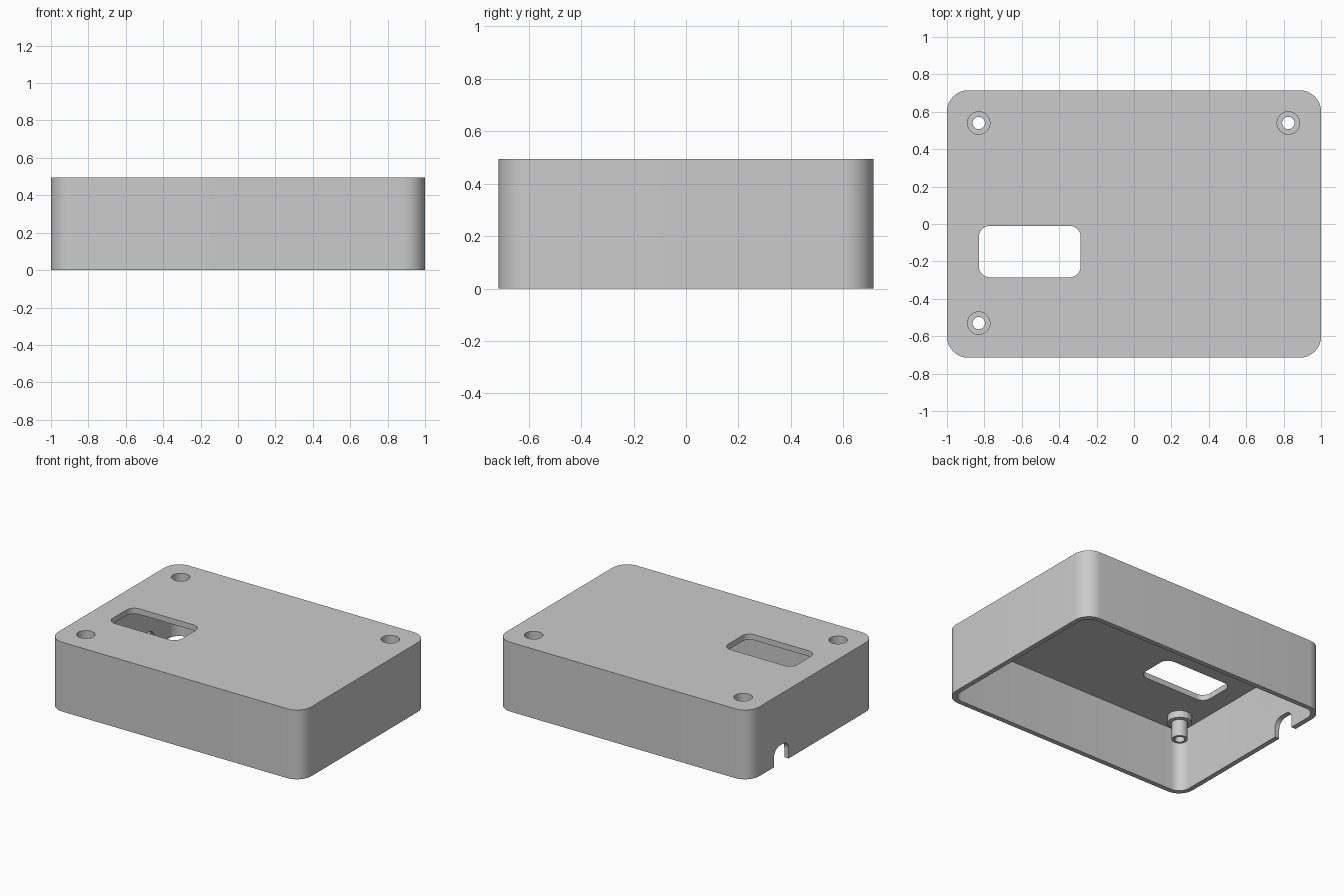
import bpy, bmesh, math
from mathutils import Matrix, Vector

old = bpy.data.objects.get("Cube")
if old:
    bpy.data.objects.remove(old, do_unlink=True)

HEIGHT, CEILING, WALL = 0.495, 0.455, 0.035
HALF_X, HALF_Y, CORNER = 1.0, 0.715, 0.115

# One plain grey plastic
grey = bpy.data.materials.new("grey_plastic")
grey.use_nodes = True
colour = (0.6, 0.6, 0.6, 1)
grey.diffuse_color = colour
grey.node_tree.nodes["Principled BSDF"].inputs["Base Color"].default_value = colour


def add_object(name, bm):
    bmesh.ops.recalc_face_normals(bm, faces=bm.faces)
    mesh = bpy.data.meshes.new(name)
    bm.to_mesh(mesh)
    bm.free()
    mesh.materials.append(grey)
    obj = bpy.data.objects.new(name, mesh)
    bpy.context.collection.objects.link(obj)
    return obj


def rounded_rect(u0, u1, v0, v1, r, steps=12):
    """Outline of a rectangle with rounded corners."""
    centres = [(u1 - r, v1 - r), (u0 + r, v1 - r), (u0 + r, v0 + r), (u1 - r, v0 + r)]
    points = []
    for i, (cu, cv) in enumerate(centres):
        for k in range(steps + 1):
            a = math.pi / 2 * (i + k / steps)
            points.append((cu + r * math.cos(a), cv + r * math.sin(a)))
    return points


def circle(x, y, r, sides=48):
    turns = [2 * math.pi * i / sides for i in range(sides)]
    return [(x + r * math.cos(a), y + r * math.sin(a)) for a in turns]


def prism(name, outline, low, high, matrix=Matrix()):
    """Outline extruded from low to high, then placed by the matrix."""
    bm = bmesh.new()
    base = bm.faces.new([bm.verts.new((u, v, low)) for u, v in outline])
    grown = bmesh.ops.extrude_face_region(bm, geom=[base])["geom"]
    top = [v for v in grown if isinstance(v, bmesh.types.BMVert)]
    bmesh.ops.translate(bm, verts=top, vec=(0, 0, high - low))
    bm.transform(matrix)
    return add_object(name, bm)


def cut(target, cutter):
    mod = target.modifiers.new("cut", "BOOLEAN")
    mod.operation, mod.solver, mod.object = "DIFFERENCE", "EXACT", cutter
    graph = bpy.context.evaluated_depsgraph_get()
    result = bpy.data.meshes.new_from_object(target.evaluated_get(graph))
    target.modifiers.clear()
    target.data = result
    bpy.data.objects.remove(cutter, do_unlink=True)


def smooth(obj):
    bpy.ops.object.select_all(action="DESELECT")
    obj.select_set(True)
    bpy.context.view_layer.objects.active = obj
    bpy.ops.object.shade_smooth_by_angle(angle=math.radians(30))


# Enclosure lid: rounded box, hollow and open underneath
shell = prism("enclosure_shell",
              rounded_rect(-HALF_X, HALF_X, -HALF_Y, HALF_Y, CORNER), 0, HEIGHT)
ix, iy = HALF_X - WALL, HALF_Y - WALL
cut(shell, prism("cavity", rounded_rect(-ix, ix, -iy, iy, CORNER - WALL), -0.1, CEILING))

# Window in the top
cut(shell, prism("window", rounded_rect(-0.83, -0.285, -0.285, -0.01, 0.06), 0.3, 0.6))

# Cable notch in the bottom edge of the right wall (outline in y and z)
yz_to_x = Matrix(((0, 0, 1, 0), (1, 0, 0, 0), (0, 1, 0, 0), (0, 0, 0, 1)))
cut(shell, prism("notch", rounded_rect(0.27, 0.435, -0.2, 0.13, 0.06), -1.1, -0.9, yz_to_x))

# Screw posts with recessed heads at three corners
POSTS = {"back_right": (-0.83, 0.54), "back_left": (0.825, 0.54), "front_right": (-0.83, -0.53)}
HEAD, COLLAR, STEM, BORE = 0.06, 0.08, 0.052, 0.033
SEAT, STEP, TIP = 0.425, 0.405, 0.285
profile = [(HEAD, CEILING), (COLLAR, CEILING), (COLLAR, STEP), (STEM, STEP),
           (STEM, TIP), (BORE, TIP), (BORE, SEAT), (HEAD, SEAT)]
for place, (x, y) in POSTS.items():
    cut(shell, prism("head_hole", circle(x, y, HEAD), 0.3, 0.6))
    bm = bmesh.new()
    ring = [bm.verts.new((r, 0, z)) for r, z in profile]
    edges = [bm.edges.new((a, b)) for a, b in zip(ring, ring[1:] + ring[:1])]
    bmesh.ops.spin(bm, geom=ring + edges, cent=(0, 0, 0), axis=(0, 0, 1),
                   angle=2 * math.pi, steps=48, use_merge=True)
    bmesh.ops.remove_doubles(bm, verts=bm.verts, dist=0.0001)
    bm.transform(Matrix.Translation(Vector((x, y, 0))))
    smooth(add_object(place + "_screw_post", bm))

smooth(shell)
